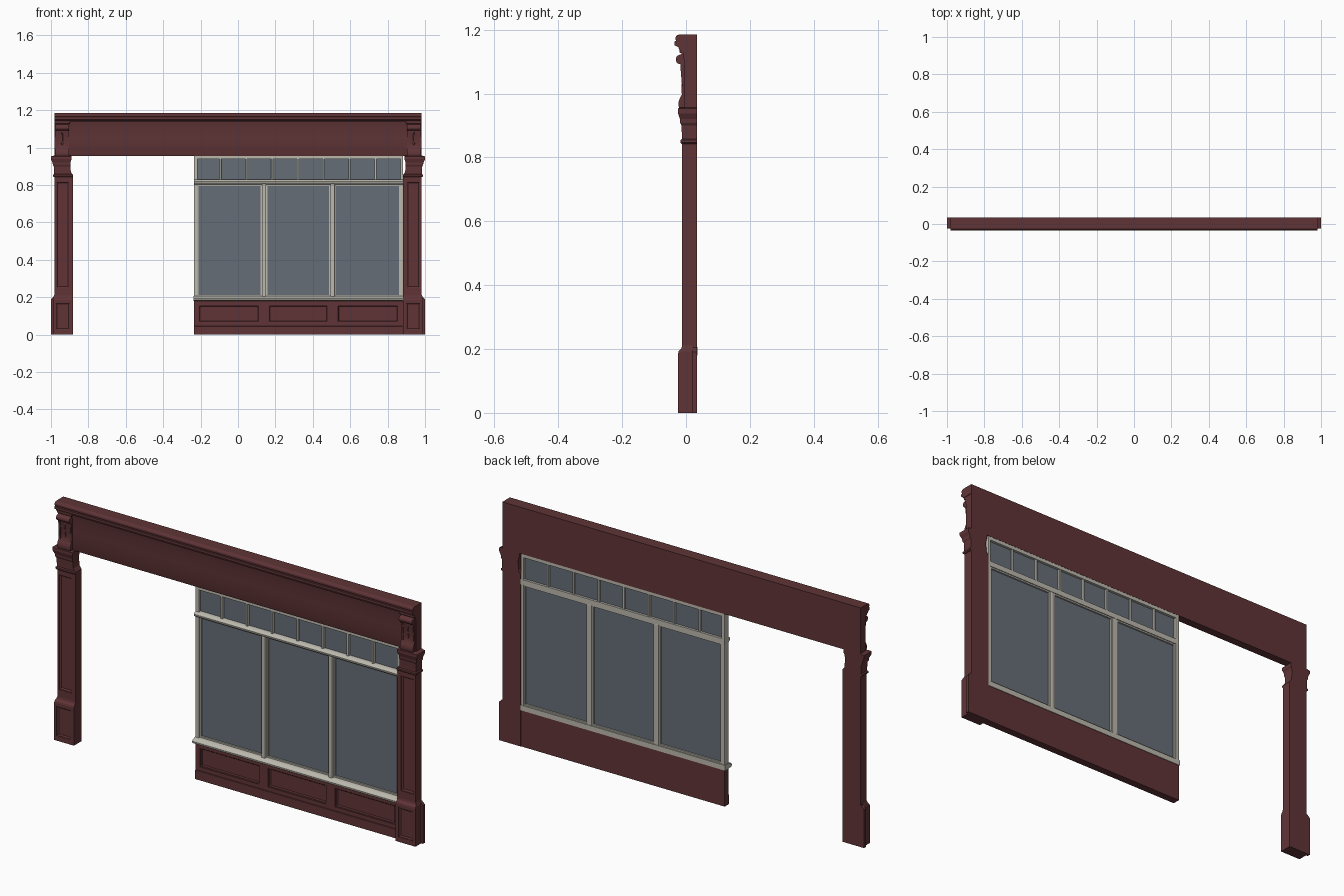
import bpy, bmesh, math


def material(name, rgba):
    m = bpy.data.materials.new(name)
    m.diffuse_color = rgba
    return m


RED = material("oxblood_paint", (0.115, 0.034, 0.037, 1))
CREAM = material("cream_paint", (0.50, 0.48, 0.42, 1))
GLASS = material("glass", (0.13, 0.155, 0.18, 0.85))


def finish(bm, name, mat, bevel=0, mirror=False, smooth=False):
    bmesh.ops.recalc_face_normals(bm, faces=bm.faces)
    me = bpy.data.meshes.new(name)
    bm.to_mesh(me)
    bm.free()
    ob = bpy.data.objects.new(name, me)
    bpy.context.collection.objects.link(ob)
    me.materials.append(mat)
    if bevel:
        b = ob.modifiers.new("bevel", 'BEVEL')
        b.width, b.segments = bevel, 2
    if mirror:
        ob.modifiers.new("mirror", 'MIRROR')
    if smooth:
        bpy.ops.object.select_all(action='DESELECT')
        ob.select_set(True)
        bpy.context.view_layer.objects.active = ob
        bpy.ops.object.shade_smooth_by_angle(angle=math.radians(35))
    return ob


def loft(name, rings, mat, **kw):
    """Skin a list of point rings and cap both ends."""
    bm = bmesh.new()
    vs = [[bm.verts.new(p) for p in r] for r in rings]
    n = len(vs[0])
    for a, b in zip(vs, vs[1:]):
        for i in range(n):
            bm.faces.new((a[i], a[(i + 1) % n], b[(i + 1) % n], b[i]))
    bm.faces.new(vs[0])
    bm.faces.new(vs[-1])
    return finish(bm, name, mat, **kw)


def box(name, x0, x1, y0, y1, z0, z1, mat, **kw):
    return loft(name, [[(x0, y0, z), (x1, y0, z), (x1, y1, z), (x0, y1, z)] for z in (z0, z1)], mat, **kw)


def extrude_x(name, x0, x1, prof, mat, **kw):
    return loft(name, [[(x, y, z) for y, z in prof] for x in (x0, x1)], mat, **kw)


def stack(name, back, sections, mat, **kw):
    """Moulded block from (z, inner x, outer x, front y) sections."""
    return loft(name, [[(a, f, z), (b, f, z), (b, back, z), (a, back, z)] for z, a, b, f in sections], mat, **kw)


def panel(name, x0, x1, z0, z1, front, back, hole, mat, depth=0.008, **kw):
    """Block with a moulded, recessed panel in its front face."""
    def rect(a, b, c, d, y):
        return [(a, y, c), (b, y, c), (b, y, d), (a, y, d)]
    a, b, c, d = hole
    e = 0.004
    return loft(name, [rect(x0, x1, z0, z1, back), rect(x0, x1, z0, z1, front), rect(a, b, c, d, front),
                       rect(a, b, c, d, front + depth * .4),
                       rect(a + e, b - e, c + e, d - e, front + depth * .5),
                       rect(a + 2 * e, b - 2 * e, c + 2 * e, d - 2 * e, front + depth)], mat, **kw)


M = dict(mirror=True)
IN = 0.882

# pilaster base: panelled plinth, chamfered top and wider back strip
panel("pilaster_base", IN, 0.99, 0, 0.185, -0.025, 0.02, (0.898, 0.977, 0.025, 0.172), RED, depth=0.006, **M)
stack("base_cap", 0.02, [(0.185, IN, 0.99, -0.025), (0.193, IN, 0.99, -0.023),
                         (0.203, IN, 0.986, -0.014), (0.213, IN, 0.982, -0.012)], RED, **M)
stack("base_back_strip", 0.035, [(0, IN, 1.0, 0.02), (0.19, IN, 1.0, 0.02), (0.205, IN, 0.985, 0.02)], RED, **M)

# pilaster shaft with long recessed panel
panel("pilaster_shaft", IN, 0.982, 0.2, 0.85, -0.012, 0.035, (0.902, 0.972, 0.25, 0.82), RED, **M)

# capital flares outward and forward
stack("pilaster_capital", 0.035,
      [(0.842, IN, 0.984, -0.013), (0.846, IN, 0.989, -0.017), (0.854, IN, 0.989, -0.017),
       (0.858, 0.886, 0.984, -0.013), (0.87, 0.894, 0.984, -0.013), (0.9, 0.895, 0.985, -0.014),
       (0.908, 0.895, 0.99, -0.018), (0.92, 0.895, 0.991, -0.019), (0.932, 0.893, 0.997, -0.023),
       (0.938, 0.889, 1.0, -0.025), (0.953, 0.889, 1.0, -0.025), (0.957, 0.892, 0.985, -0.018)], RED, **M)

# scrolled corbel beside the fascia
scroll = [(-0.017 - 0.015 * math.sin(t), 1.107 - 0.015 * math.cos(t))
          for t in [math.pi * i / 10 for i in range(11)]]
corbel = [(0.03, 0.955), (-0.021, 0.955), (-0.0235, 0.962), (-0.023, 0.975), (-0.018, 0.988), (-0.012, 0.998),
          (-0.010, 1.02), (-0.0115, 1.05), (-0.015, 1.08), (-0.017, 1.09)] + scroll
corbel += [(-0.014, 1.124), (-0.014, 1.142), (0.03, 1.142)]
extrude_x("corbel", 0.903, 0.975, corbel, RED, smooth=True, **M)
for x in (0.907, 0.963):
    extrude_x("corbel_rib", x, x + 0.008, [(0, 1.0), (-0.014, 1.0), (-0.013, 1.03), (-0.018, 1.09), (0, 1.09)], RED, **M)
loft("corbel_drop", [[(0.94 + r * math.cos(t), -0.011 - d + r * .5 * math.sin(t), z)
                      for t in [math.tau * i / 8 for i in range(8)]]
                     for z, r, d in ((1.01, 0.001, 0), (1.022, 0.006, 0), (1.035, 0.004, 0), (1.085, 0.003, 0.004))],
     RED, smooth=True, **M)
box("corbel_block", 0.899, 0.98, -0.02, 0.03, 1.127, 1.14, RED, bevel=0.002, **M)

# fascia board and cornice
extrude_x("fascia", -0.98, 0.98, [(0.035, 0.955), (-0.004, 0.955), (-0.006, 0.96), (-0.004, 1.05),
                                  (-0.006, 1.1), (-0.01, 1.13), (-0.012, 1.142), (0.035, 1.142)], RED, smooth=True)
extrude_x("cornice", -0.982, 0.982,
          [(0.035, 1.138), (-0.022, 1.138), (-0.024, 1.145), (-0.031, 1.149), (-0.0355, 1.151), (-0.0355, 1.163),
           (-0.031, 1.165), (-0.033, 1.17), (-0.033, 1.176), (-0.029, 1.182), (-0.022, 1.185), (0.035, 1.185)], RED)

# panelled stall riser with plinth board
L, R = -0.235, 0.882
cols = [L, 0.139, 0.506, R]
for a, b in zip(cols, cols[1:]):
    panel("stall_riser_panel", a, b, 0, 0.183, 0.002, 0.033,
          (a + 0.025, b - 0.025, 0.065, 0.158), RED, depth=0.01)
box("riser_plinth", L, R, -0.004, 0.02, 0, 0.045, RED, bevel=0.002)

# sill and outer window frame
extrude_x("window_sill", L - 0.003, R, [(0.036, 0.18), (-0.012, 0.18), (-0.018, 0.184), (-0.019, 0.192),
                                        (-0.014, 0.199), (0.004, 0.206), (0.036, 0.206)], CREAM, smooth=True)
box("left_jamb", L, L + 0.018, 0.003, 0.034, 0.2, 0.957, CREAM, bevel=0.002)
box("right_jamb", R - 0.014, R, 0.003, 0.034, 0.2, 0.957, CREAM, bevel=0.002)
box("window_head", L, R, 0.003, 0.034, 0.938, 0.957, CREAM, bevel=0.002)
extrude_x("transom_rail", L, R, [(0.034, 0.803), (0.002, 0.803), (-0.006, 0.808), (-0.010, 0.814),
                                 (-0.010, 0.819), (-0.005, 0.825), (0.004, 0.829), (0.034, 0.829)], CREAM, smooth=True)

# mullions and transom glazing bars
for x in cols[1:3]:
    box("mullion", x - 0.012, x + 0.012, -0.002, 0.034, 0.2, 0.806, CREAM, bevel=0.005)
for i in range(7):
    x = -0.094 + i * 0.1382
    box("transom_bar", x - 0.005, x + 0.005, 0.004, 0.032, 0.826, 0.942, CREAM, bevel=0.002)

# slim glazing beads inside each large light
edges = [L + 0.018, 0.127, 0.151, 0.494, 0.518, R - 0.014]
for a, b in zip(edges[::2], edges[1::2]):
    for x in (a, b - 0.007):
        box("glazing_bead_side", x, x + 0.007, 0.01, 0.03, 0.204, 0.805, CREAM)
    for z in (0.204, 0.796):
        box("glazing_bead_rail", a, b, 0.01, 0.03, z, z + 0.009, CREAM)

# glass
box("display_glass", L + 0.01, R - 0.008, 0.018, 0.022, 0.2, 0.81, GLASS)
box("transom_glass", L + 0.01, R - 0.008, 0.018, 0.022, 0.82, 0.945, GLASS)
